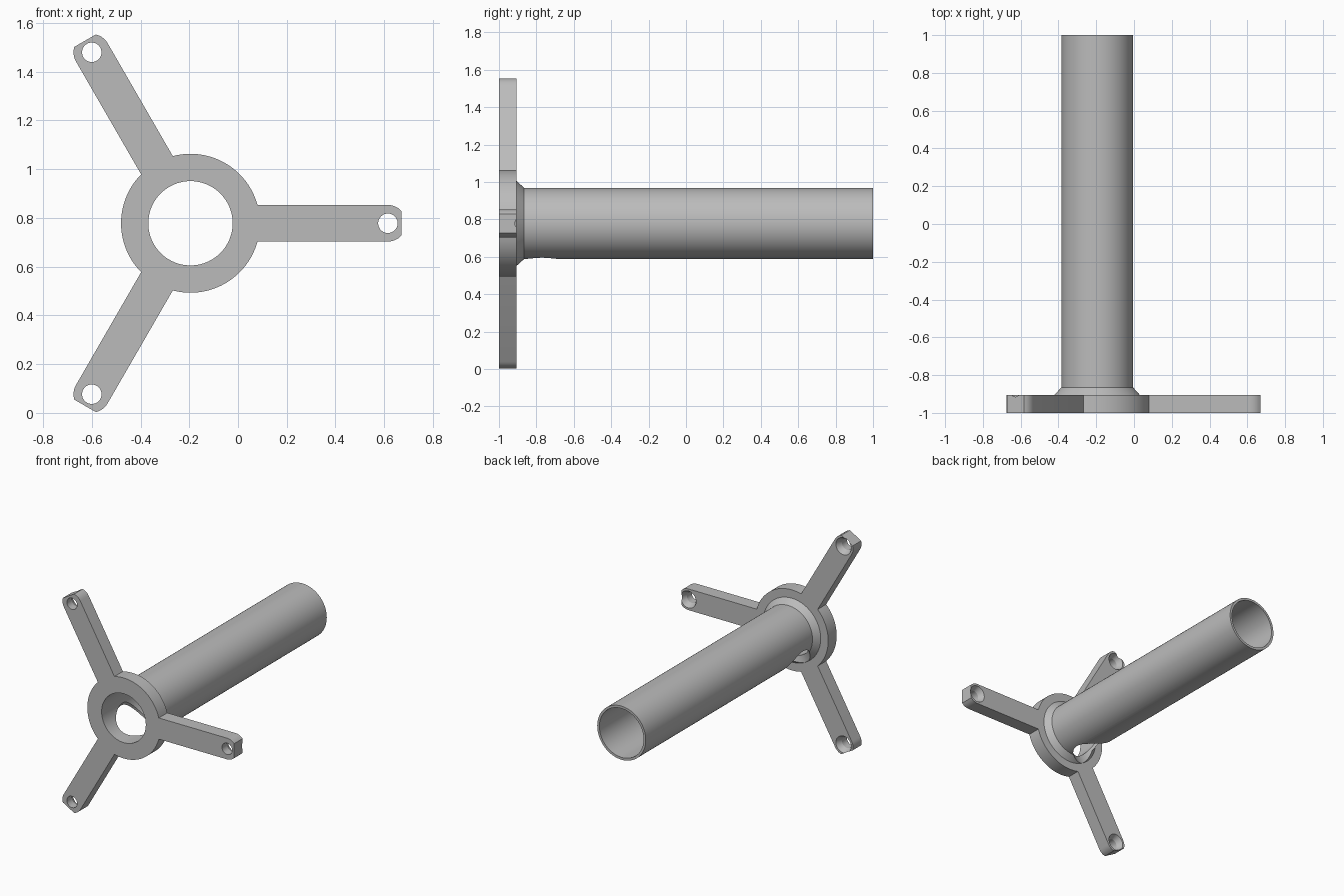
import bpy
import bmesh
from math import cos, sin, pi, radians
from mathutils import Matrix, Vector

if "Cube" in bpy.data.objects:
    bpy.data.objects.remove(bpy.data.objects["Cube"])

AXIS = Vector((-0.195, 0, 0.778))    # centre line of the tube
FRONT, BACK = -1.0, -0.905           # faces of the mounting flange

grey = bpy.data.materials.new("plain grey")
grey.use_nodes = True
grey.diffuse_color = (0.5, 0.5, 0.5, 1)
grey.node_tree.nodes["Principled BSDF"].inputs["Base Color"].default_value = (0.5, 0.5, 0.5, 1)


def finish(name, bm, matrix):
    bmesh.ops.remove_doubles(bm, verts=bm.verts, dist=1e-5)
    bmesh.ops.transform(bm, matrix=Matrix.Translation(AXIS) @ matrix, verts=bm.verts)
    bmesh.ops.recalc_face_normals(bm, faces=bm.faces)
    mesh = bpy.data.meshes.new(name)
    bm.to_mesh(mesh)
    bm.free()
    mesh.materials.append(grey)
    obj = bpy.data.objects.new(name, mesh)
    bpy.context.collection.objects.link(obj)
    return obj


def lathe(name, profile, steps, matrix=Matrix()):
    """Turn a closed (radius, y) profile around the y axis."""
    bm = bmesh.new()
    rings = [[bm.verts.new((r * cos(2 * pi * i / steps), y, r * sin(2 * pi * i / steps)))
              for r, y in profile] for i in range(steps)]
    n = len(profile)
    for i in range(steps):
        a, b = rings[i], rings[(i + 1) % steps]
        for j in range(n):
            k = (j + 1) % n
            if profile[j][0] or profile[k][0]:
                bm.faces.new((a[j], a[k], b[k], b[j]))
    return finish(name, bm, matrix)


def plate(name, outline, matrix):
    """Extrude an (x, z) outline through the flange thickness."""
    bm = bmesh.new()
    face = bm.faces.new([bm.verts.new((x, FRONT, z)) for x, z in outline])
    new = bmesh.ops.extrude_face_region(bm, geom=[face])["geom"]
    bmesh.ops.translate(bm, vec=(0, BACK - FRONT, 0),
                        verts=[v for v in new if isinstance(v, bmesh.types.BMVert)])
    return finish(name, bm, matrix)


def combine(target, tool, operation):
    mod = target.modifiers.new(operation.title(), "BOOLEAN")
    mod.operation, mod.solver, mod.object = operation, "EXACT", tool
    bpy.context.view_layer.objects.active = target
    bpy.ops.object.modifier_apply(modifier=mod.name)
    bpy.data.objects.remove(tool)


# Tube with flange ring and chamfered collar
body = lathe("flanged_tube", [(0.173, FRONT), (0.285, FRONT), (0.285, BACK), (0.226, BACK),
                              (0.19, -0.865), (0.19, 1), (0.173, 1)], 96)

# Three arms with clipped round ends and countersunk screw holes
HALF, HOLE, END = 0.075, 0.81, 0.865
arc = [(HOLE + HALF * sin(radians(a)), HALF * cos(radians(a)))
       for a in (0, 9, 18, 27, 36, 47.2)]
outline = [(0.2, HALF)] + arc + [(x, -z) for x, z in reversed(arc)] + [(0.2, -HALF)]
for k in range(3):
    turn = Matrix.Rotation(-k * 2 * pi / 3, 4, "Y")
    arm = plate("arm", outline, turn)
    drill = lathe("drill", [(0, FRONT - 0.1), (0.04, FRONT - 0.1), (0.04, BACK - 0.04),
                            (0.06, BACK), (0.06, BACK + 0.1), (0, BACK + 0.1)],
                  32, turn @ Matrix.Translation((HOLE, 0, 0)))
    combine(arm, drill, "DIFFERENCE")
    combine(body, arm, "UNION")

# Round side opening in the tube, in line with the lower arm
out = Vector((cos(radians(240)), 0, sin(radians(240))))
aim = Vector((0, 1, 0)).rotation_difference(out).to_matrix().to_4x4()
opening = lathe("opening_cutter", [(0, 0), (0.135, 0), (0.135, 0.4), (0, 0.4)], 64,
                Matrix.Translation((0, -0.769, 0)) @ aim)
combine(body, opening, "DIFFERENCE")

# Smooth round surfaces, crisp edges
bpy.ops.object.select_all(action="DESELECT")
body.select_set(True)
bpy.context.view_layer.objects.active = body
bpy.ops.object.shade_smooth_by_angle(angle=radians(25))
